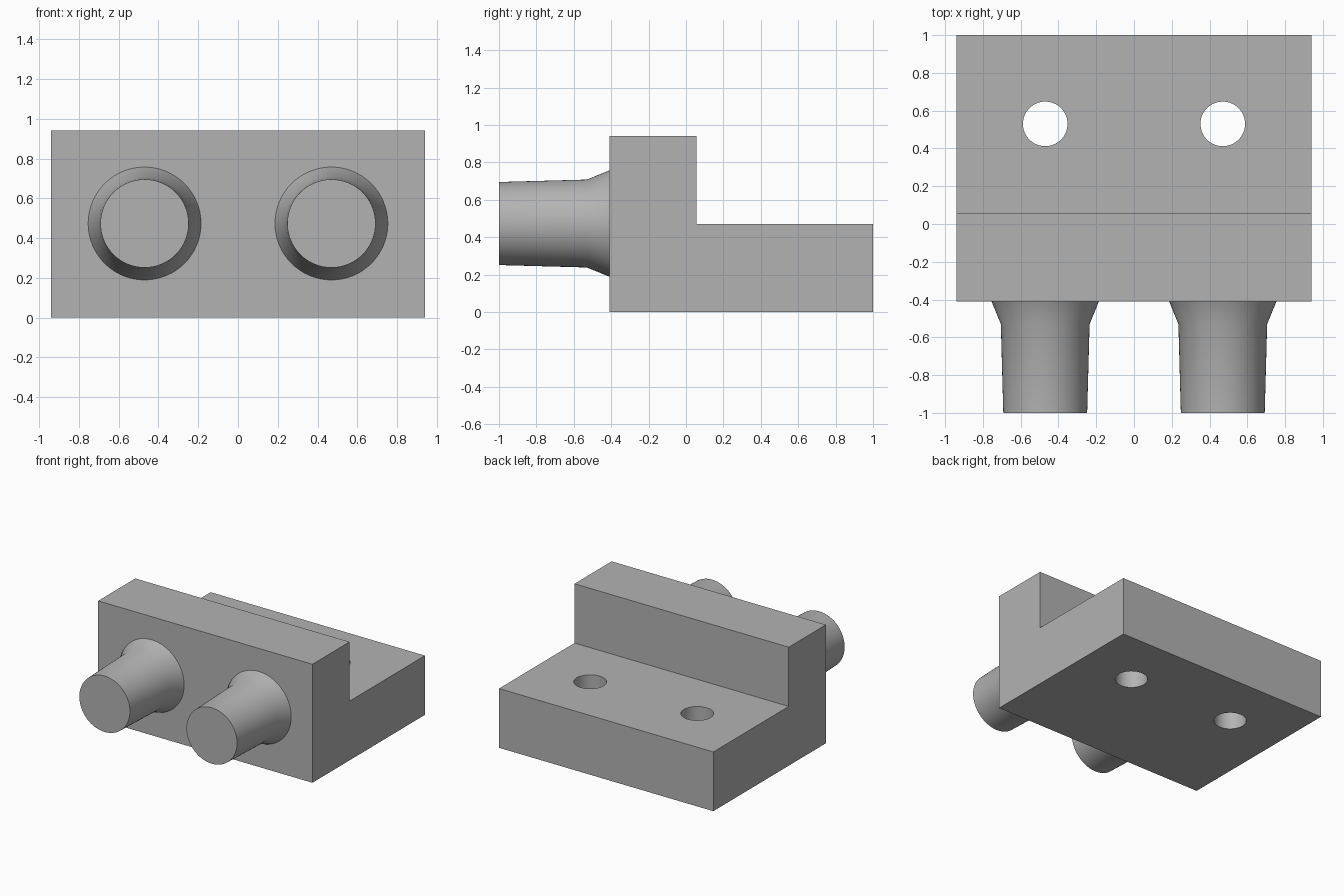
import bpy
import bmesh
import math

cube = bpy.data.objects.get("Cube")
if cube:
    bpy.data.objects.remove(cube, do_unlink=True)

grey = bpy.data.materials.new("light grey")
grey.use_nodes = True
colour = (0.45, 0.45, 0.45, 1)
grey.diffuse_color = colour
grey.node_tree.nodes["Principled BSDF"].inputs["Base Color"].default_value = colour

SPACING = 0.47  # sideways offset of pegs and holes
SEGMENTS = 64


def make_object(name, bm):
    bmesh.ops.recalc_face_normals(bm, faces=bm.faces)
    mesh = bpy.data.meshes.new(name)
    bm.to_mesh(mesh)
    bm.free()
    mesh.materials.append(grey)
    obj = bpy.data.objects.new(name, mesh)
    bpy.context.collection.objects.link(obj)
    return obj


def lathe(name, x, z, rings):
    """Stack of capped circles along y, each given as (y, radius)."""
    bm = bmesh.new()
    loops = []
    for y, r in rings:
        angles = [2 * math.pi * i / SEGMENTS for i in range(SEGMENTS)]
        loops.append([bm.verts.new((x + r * math.cos(a), y, z + r * math.sin(a))) for a in angles])
    for a, b in zip(loops, loops[1:]):
        for i in range(SEGMENTS):
            j = (i + 1) % SEGMENTS
            bm.faces.new((a[i], a[j], b[j], b[i]))
    bm.faces.new(loops[0])
    bm.faces.new(loops[-1])
    return make_object(name, bm)


def smooth(obj):
    bpy.ops.object.select_all(action="DESELECT")
    obj.select_set(True)
    bpy.context.view_layer.objects.active = obj
    bpy.ops.object.shade_smooth_by_angle(angle=math.radians(30))


# Stepped block: L profile swept across x
profile = [(-0.41, 0), (1, 0), (1, 0.47), (0.055, 0.47), (0.055, 0.94), (-0.41, 0.94)]
bm = bmesh.new()
side = bm.faces.new([bm.verts.new((-0.94, y, z)) for y, z in profile])
swept = bmesh.ops.extrude_face_region(bm, geom=[side])["geom"]
bmesh.ops.translate(bm, vec=(1.88, 0, 0), verts=[v for v in swept if isinstance(v, bmesh.types.BMVert)])
block = make_object("stepped_block", bm)

for label, x in (("right", -SPACING), ("left", SPACING)):
    # Through hole in the low shelf
    bm = bmesh.new()
    bmesh.ops.create_cone(bm, cap_ends=True, segments=SEGMENTS, radius1=0.118, radius2=0.118, depth=2)
    bmesh.ops.translate(bm, vec=(x, 0.53, 0.3), verts=bm.verts)
    cutter = make_object(label + "_hole_cutter", bm)
    cutter.hide_render = True
    cut = block.modifiers.new(label + "_hole", "BOOLEAN")
    cut.object = cutter
    cut.operation = "DIFFERENCE"
    cut.solver = "EXACT"
    bpy.context.view_layer.objects.active = block
    bpy.ops.object.modifier_apply(modifier=cut.name)
    bpy.data.objects.remove(cutter, do_unlink=True)

    # Tapered peg with a flared root
    peg = lathe(label + "_peg", x, 0.473, [(-1, 0.222), (-0.53, 0.235), (-0.41, 0.284)])
    smooth(peg)

smooth(block)
